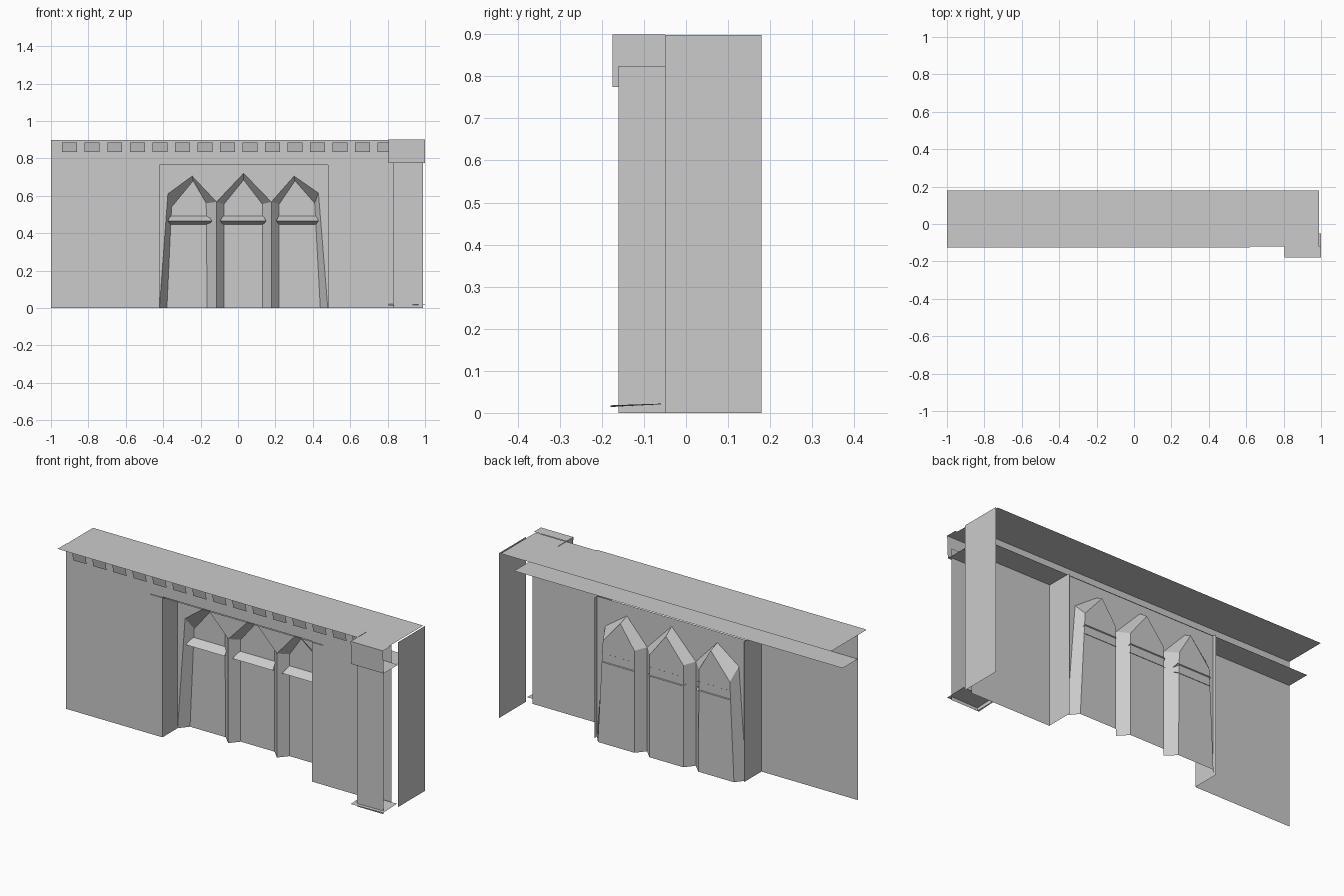
import bpy

if "Cube" in bpy.data.objects:
    bpy.data.objects.remove(bpy.data.objects["Cube"])


def make(name, faces):
    """Object made of flat polygons, each a list of points."""
    verts, polys, index = [], [], {}
    for face in faces:
        poly = []
        for p in face:
            if p not in index:
                index[p] = len(verts)
                verts.append(p)
            poly.append(index[p])
        polys.append(poly)
    mesh = bpy.data.meshes.new(name)
    mesh.from_pydata(verts, [], polys)
    mesh.validate()
    ob = bpy.data.objects.new(name, mesh)
    bpy.context.collection.objects.link(ob)
    return ob


def front(x0, x1, y, z0, z1, y_top=None):
    """Panel facing the front; y_top tilts it."""
    t = y if y_top is None else y_top
    return [(x0, y, z0), (x1, y, z0), (x1, t, z1), (x0, t, z1)]


def side(x, y0, y1, z0, z1):
    return [(x, y0, z0), (x, y1, z0), (x, y1, z1), (x, y0, z1)]


def flat(x0, x1, y0, y1, z):
    return [(x0, y0, z), (x1, y0, z), (x1, y1, z), (x0, y1, z)]


WALL, BAY, PANEL, BACK = -0.05, 0.08, 0.13, 0.18
TOP, HEAD = 0.898, 0.765
L, R = -0.42, 0.48

# Main wall around the recessed bay
make("front_wall", [front(-1, L, WALL, 0, HEAD), front(R, 0.96, WALL, 0, HEAD),
                    front(L, R, WALL, HEAD, TOP), front(-1, L, WALL, HEAD, TOP),
                    front(R, 0.96, WALL, HEAD, TOP)])
make("bay_sides", [side(L, WALL, 0.1, 0, HEAD), side(R, WALL, 0.1, 0, HEAD)])
make("bay_ceiling", [flat(-1, 0.98, WALL, BAY, HEAD + 0.003)])
make("bay_head_moulding", [flat(-0.49, 0.55, -0.055, WALL, 0.762)])
make("end_wall", [side(1, WALL, BACK, 0, TOP)])

# Roof with its overhanging cornice strip
make("roof", [flat(-1, 0.99, -0.12, BACK, TOP)])
make("cornice_strip", [[(-1, -0.125, 0.9), (0.62, -0.125, 0.9),
                        (0.69, -0.05, 0.9), (-1, -0.05, 0.9)]])

# Tilted dentil panels under the roof
make("dentils", [front(-0.94 + i * 0.1205, -0.86 + i * 0.1205,
                       -0.075, 0.835, 0.885, -0.085) for i in range(15)])

# Pointed niches: outer outline on the bay plane, inner outline on the back panel
niches = [
    ([(-0.42, 0), (-0.375, 0.61), (-0.245, 0.705), (-0.115, 0.567), (-0.115, 0)],
     [(-0.38, 0), (-0.355, 0.54), (-0.24, 0.68), (-0.17, 0.56), (-0.165, 0)]),
    ([(-0.115, 0), (-0.115, 0.567), (0.03, 0.72), (0.178, 0.567), (0.178, 0)],
     [(-0.075, 0), (-0.075, 0.555), (0.03, 0.685), (0.13, 0.555), (0.13, 0)]),
    ([(0.178, 0), (0.178, 0.567), (0.30, 0.705), (0.43, 0.615), (0.48, 0)],
     [(0.22, 0), (0.22, 0.555), (0.305, 0.68), (0.41, 0.56), (0.44, 0)]),
]
at = lambda p, y: (p[0], y, p[1])
for n, (outer, inner) in enumerate(niches):
    faces = [[at(p, PANEL) for p in reversed(inner)]]
    for a, b, c, d in zip(outer, outer[1:], inner[1:], inner):
        faces.append([at(a, BAY), at(b, BAY), at(c, PANEL), at(d, PANEL)])
    make("niche_%d" % (n + 1), faces)

# Spandrel wall above the niches, one strip per outline segment
spandrel = []
for outer, _ in niches:
    for a, b in zip(outer, outer[1:]):
        if abs(a[0] - b[0]) > 0.001:
            spandrel.append([at(a, BAY), at(b, BAY), (b[0], BAY, HEAD), (a[0], BAY, HEAD)])
make("spandrel", spandrel)

# Wedge ledges across the niches
for n, (x0, x1) in enumerate([(-0.375, -0.14), (-0.095, 0.15), (0.205, 0.43)]):
    i = 0.015
    make("ledge_%d" % (n + 1), [
        [(x0, 0.085, 0.465), (x1, 0.085, 0.465), (x1 - i, 0.135, 0.495), (x0 + i, 0.135, 0.495)],
        [(x0, 0.085, 0.465), (x0 + i, 0.135, 0.445), (x1 - i, 0.135, 0.445), (x1, 0.085, 0.465)]])

# Corner pilaster, open on its outer side, with capital and base plate
make("pilaster", [front(0.83, 0.99, -0.16, 0, 0.825), side(0.83, -0.16, WALL, 0, 0.825)])
make("capital", [front(0.805, 1, -0.175, 0.775, 0.9, -0.18),
                 side(0.805, -0.175, WALL, 0.775, 0.9),
                 flat(0.805, 1, -0.175, WALL, 0.775),
                 flat(0.805, 1, -0.18, -0.12, 0.9)])
make("base_plate", [[(0.805, -0.18, 0.014), (1, -0.18, 0.018),
                     (1, -0.06, 0.022), (0.805, -0.06, 0.02)]])
